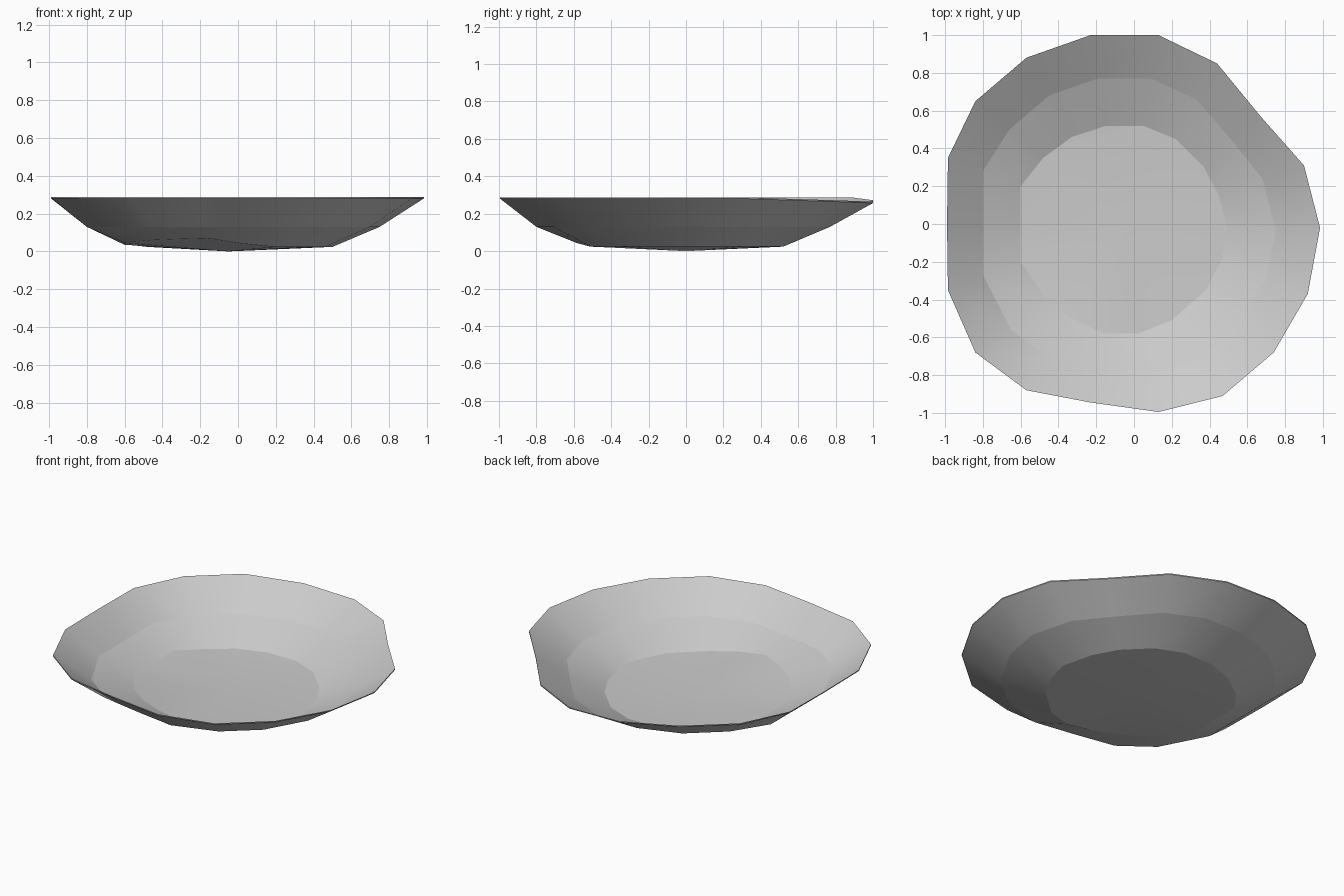
import bpy, bmesh

if "Cube" in bpy.data.objects:
    bpy.data.objects.remove(bpy.data.objects["Cube"])

# Irregular hand-shaped rings, clockwise from the back, 18 points each
RIM = [(.13, 1), (.44, .85), (.67, .57), (.9, .31), (.985, -.02), (.92, -.37),
       (.74, -.68), (.47, -.91), (.13, -.995), (-.23, -.945), (-.57, -.88),
       (-.84, -.68), (-.985, -.35), (-.99, 0), (-.985, .35), (-.84, .65),
       (-.57, .88), (-.23, 1)]
MID = [(.09, .77), (.33, .66), (.52, .44), (.68, .24), (.75, -.03), (.7, -.29),
       (.56, -.54), (.36, -.71), (.08, -.8), (-.18, -.76), (-.45, -.71),
       (-.65, -.56), (-.8, -.27), (-.8, 0), (-.8, .28), (-.66, .5),
       (-.45, .68), (-.19, .77)]
FOOT = [(.05, .52), (.22, .45), (.37, .3), (.45, .15), (.5, -.05), (.46, -.2),
        (.38, -.35), (.2, -.51), (.02, -.58), (-.16, -.58), (-.33, -.5),
        (-.46, -.4), (-.6, -.2), (-.6, 0), (-.6, .2), (-.48, .35),
        (-.33, .46), (-.15, .52)]
N = len(RIM)
RIM_Z = {0: .257, 1: .263, 2: .272, 17: .265}
FOOT_Z = {8: .042, 9: .07, 10: .065, 11: .06, 12: .045, 13: .035, 14: .038}
THICK = .007

bm = bmesh.new()


def ring(points, z, special, lift):
    return [bm.verts.new((x, y, special.get(i, z) + lift))
            for i, (x, y) in enumerate(points)]


def bridge(a, b, flip=False):
    for i in range(N):
        j = (i + 1) % N
        quad = [a[i], a[j], b[j], b[i]]
        bm.faces.new(quad[::-1] if flip else quad)


def skin(lift, flip):
    # one surface of the dish: upper wall, lower wall and shallow bottom
    rings = [ring(RIM, .281, RIM_Z, lift), ring(MID, .13, {}, lift),
             ring(FOOT, .024, FOOT_Z, lift)]
    bridge(rings[0], rings[1], flip)
    bridge(rings[1], rings[2], flip)
    centre = bm.verts.new((-.05, 0, lift))
    for i in range(N):
        tri = [rings[2][i], rings[2][(i + 1) % N], centre]
        bm.faces.new(tri[::-1] if flip else tri)
    # crease along each ring
    for r in rings:
        for i in range(N):
            bm.edges.get((r[i], r[(i + 1) % N])).smooth = False
    return rings[0]


outer = skin(0, False)
inner = skin(THICK, True)
bridge(inner, outer)
for f in bm.faces:
    f.smooth = True
bmesh.ops.recalc_face_normals(bm, faces=bm.faces)

mesh = bpy.data.meshes.new("dish")
bm.to_mesh(mesh)
bm.free()
bpy.context.collection.objects.link(bpy.data.objects.new("dish", mesh))
